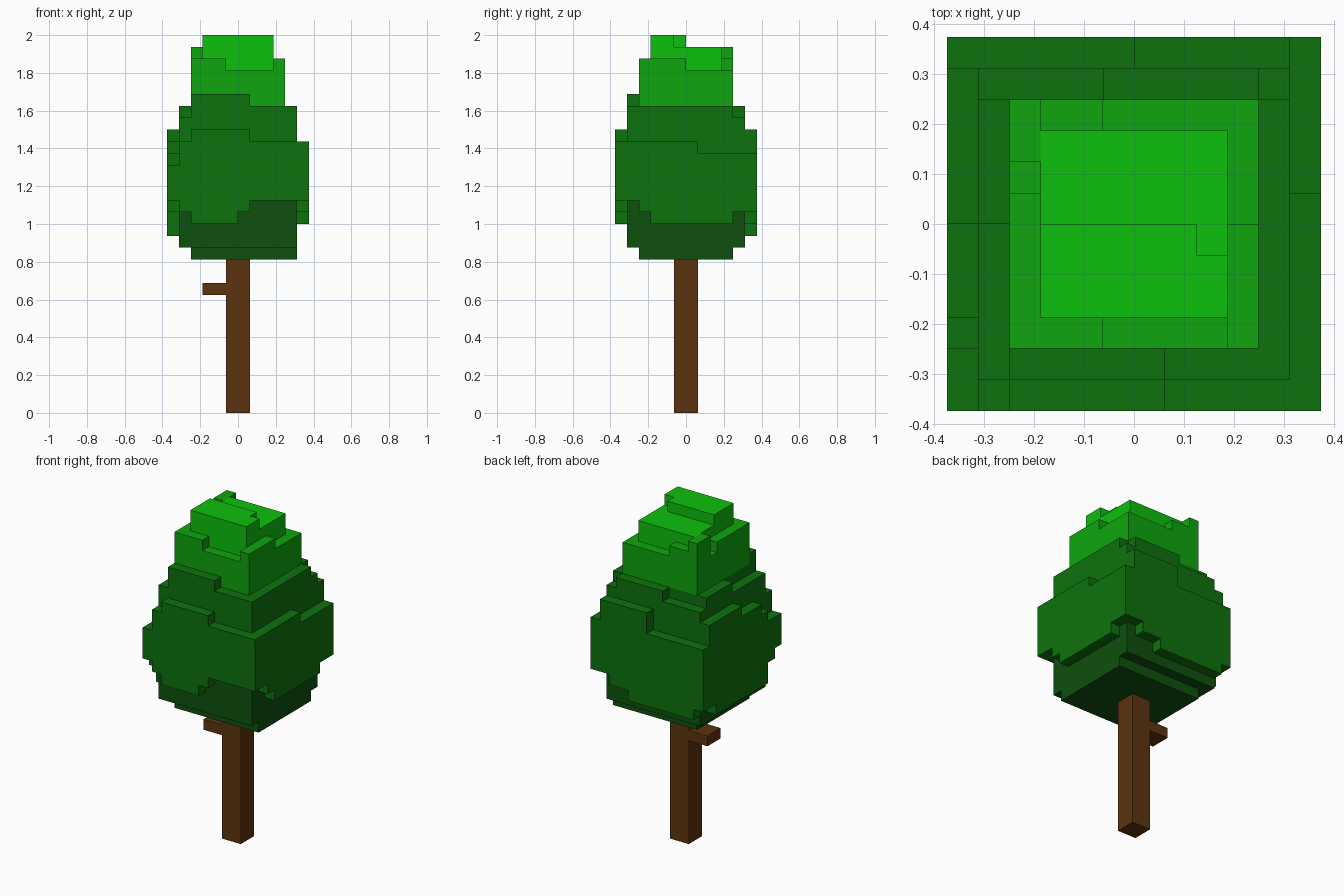
import bpy
import bmesh
import math
from mathutils import Vector

cube = bpy.data.objects.get("Cube")
if cube:
    bpy.data.objects.remove(cube, do_unlink=True)

UNIT = 1 / 16          # size of one block
cells = {}             # block position -> part name


def fill(part, x0, x1, y0, y1, z0, z1):
    """Fill a box of blocks; later boxes overwrite earlier ones."""
    for x in range(x0, x1):
        for y in range(y0, y1):
            for z in range(z0, z1):
                cells[x, y, z] = part


def walls(part, half, front, back, left, right):
    """Ring of wall pieces (start, end, bottom, top) one block thick.
    The front and back run along x, the sides fill between them along y."""
    for a, b, z0, z1 in right:
        fill(part, half - 1, half, a, b, z0, z1)
    for a, b, z0, z1 in left:
        fill(part, -half, 1 - half, a, b, z0, z1)
    for a, b, z0, z1 in front:
        fill(part, a, b, -half, 1 - half, z0, z1)
    for a, b, z0, z1 in back:
        fill(part, a, b, half - 1, half, z0, z1)


# Trunk and branch stub
fill("trunk", -1, 1, -1, 1, 0, 13)
fill("branch", -3, -1, -1, 1, 10, 11)

# Shaded underside of the foliage
fill("lower_leaves", -4, 5, -4, 4, 13, 14)
fill("lower_leaves", -5, 5, -5, 5, 14, 18)

# Middle foliage: solid core, then the stepped inner and outer walls
fill("middle_leaves", -5, 5, -5, 5, 18, 24)
fill("middle_leaves", -4, 4, -4, 4, 24, 26)
walls("middle_leaves", 5,
      front=[(-4, 1, 24, 27), (1, 5, 24, 26)],
      back=[(-5, -1, 24, 25), (-1, 4, 24, 26), (4, 5, 24, 25)],
      left=[(-5, 0, 24, 25), (0, 4, 24, 26)],
      right=[(-4, 4, 24, 26)])
walls("middle_leaves", 6,
      front=[(-6, -5, 18, 21), (-5, -4, 17, 23), (-4, 0, 16, 24),
             (0, 1, 17, 24), (1, 6, 18, 23)],
      back=[(-6, -5, 16, 22), (-5, 0, 15, 22), (0, 2, 15, 24),
            (2, 4, 16, 24), (4, 5, 17, 24), (5, 6, 17, 22)],
      left=[(-5, -4, 17, 21), (-4, -3, 15, 22), (-3, 0, 15, 23),
            (0, 4, 15, 24), (4, 5, 16, 24)],
      right=[(-5, -4, 18, 23), (-4, -3, 17, 23), (-3, 1, 16, 23),
             (1, 4, 16, 22), (4, 5, 17, 22)])

# Upper foliage
fill("upper_leaves", -4, 4, -4, 4, 26, 29)
walls("upper_leaves", 4,
      front=[(-4, -1, 29, 30), (3, 4, 29, 30)],
      back=[(-4, -3, 29, 31), (-3, -1, 29, 30)],
      left=[(-3, 1, 29, 30), (2, 3, 29, 31)],
      right=[(-3, 0, 29, 30)])

# Bright crown with its raised front half
fill("crown_leaves", -3, 3, -3, 3, 29, 31)
fill("crown_leaves", -3, 3, -3, -1, 31, 32)
fill("crown_leaves", -3, 2, -1, 0, 31, 32)


def material(name, rgb):
    mat = bpy.data.materials.new(name)
    mat.use_nodes = True
    color = (*rgb, 1.0)
    mat.diffuse_color = color
    mat.node_tree.nodes["Principled BSDF"].inputs["Base Color"].default_value = color
    return mat


bark = material("bark_brown", (0.107, 0.033, 0.0044))
part_materials = {
    "trunk": bark,
    "branch": bark,
    "lower_leaves": material("deep_green", (0.0044, 0.080, 0.0044)),
    "middle_leaves": material("dark_green", (0.004, 0.168, 0.004)),
    "upper_leaves": material("mid_green", (0.0044, 0.381, 0.0044)),
    "crown_leaves": material("bright_green", (0.004, 0.525, 0.004)),
}

DIRECTIONS = [Vector(d) for d in ((1, 0, 0), (-1, 0, 0), (0, 1, 0),
                                  (0, -1, 0), (0, 0, 1), (0, 0, -1))]


def build(part, mat):
    """Mesh the exposed sides of a part and merge the flat areas."""
    bm = bmesh.new()
    for cell, owner in cells.items():
        if owner != part:
            continue
        center = Vector(cell) + Vector((0.5, 0.5, 0.5))
        for d in DIRECTIONS:
            if tuple(int(c + s) for c, s in zip(cell, d)) in cells:
                continue
            u = Vector((d.y, d.z, d.x))
            v = d.cross(u)
            bm.faces.new([bm.verts.new((center + (d + u * a + v * b) / 2) * UNIT)
                          for a, b in ((-1, -1), (1, -1), (1, 1), (-1, 1))])
    bmesh.ops.remove_doubles(bm, verts=bm.verts, dist=UNIT / 100)
    bmesh.ops.dissolve_limit(bm, angle_limit=math.radians(1),
                             verts=bm.verts, edges=bm.edges)
    mesh = bpy.data.meshes.new(part)
    bm.to_mesh(mesh)
    bm.free()
    mesh.materials.append(mat)
    bpy.context.collection.objects.link(bpy.data.objects.new(part, mesh))


for part_name, part_material in part_materials.items():
    build(part_name, part_material)
